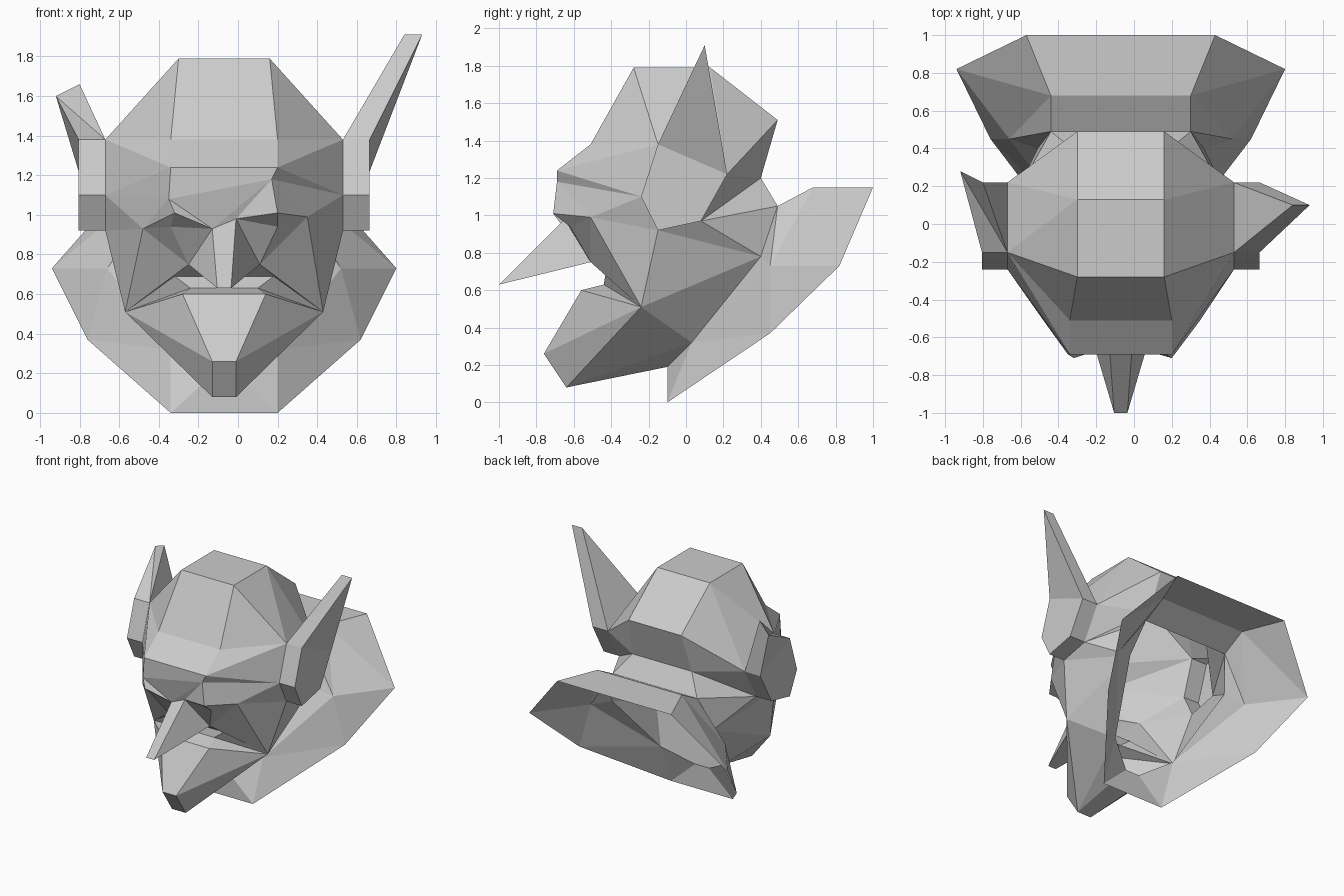
import bpy
import bmesh
from mathutils import Vector

cube = bpy.data.objects.get("Cube")
if cube:
    bpy.data.objects.remove(cube)

grey = bpy.data.materials.new("stone grey")
grey.use_nodes = True
colour = (0.6, 0.6, 0.6, 1)
grey.diffuse_color = colour
grey.node_tree.nodes["Principled BSDF"].inputs["Base Color"].default_value = colour

AXIS = -0.07  # the symmetry plane of the head

# Landmarks: distance from the symmetry plane, depth, height
skull_marks = dict(
    crown_front=(.23, -.28, 1.79), crown_back=(.23, .13, 1.79),
    skull_back=(.23, .49, 1.51), low_back=(.26, .4, 1.2),
    neck_back=(.37, .49, 1.05), neck_side=(.44, .4, .78),
    forehead=(.27, -.51, 1.38), brow=(.27, -.69, 1.24))
ear_marks = dict(
    ear_top=(.6, -.15, 1.38), ear_mid=(.6, -.24, 1.1), ear_low=(.6, -.15, .92),
    ear_heel=(.6, .08, .97), ear_back=(.6, .22, 1.22))
face_marks = dict(
    nostril=(.18, -.51, .75), nose_tip=(.035, -1, .63), socket=(.27, -.62, .94),
    mouth_corner=(.5, -.24, .51), upper_lip=(.25, -.43, .69), lip=(.17, -.44, .63))
jaw_marks = dict(
    low_lip=(.21, -.56, .6), chin=(.06, -.76, .26), chin_base=(.06, -.64, .08),
    jaw_back=(.27, .03, .32), throat=(.06, -.1, .19))
collar_marks = dict(
    rim_back=(.5, 1, 1.15), rim_corner=(.87, .82, .73), rim_side=(.69, .45, .37),
    rim_front=(.27, -.1, 0), fold_back=(.37, .68, 1.15), fold_side=(.59, .45, .73))

# One raised brow and one lowered, one long ear and one cropped
left_marks = dict(
    brow_edge=(.24, -.69, 1.18), lid=(.27, -.71, 1.01), eye_corner=(.42, -.51, .99),
    bridge=(.06, -.65, .98), tip_in=(.91, .1, 1.91), tip_out=(1, .1, 1.91))
right_marks = dict(
    brow_edge=(.28, -.69, 1.08), lid=(.25, -.71, 1.01), eye_corner=(.41, -.51, .93),
    bridge=(.06, -.65, .93), tip_in=(.73, .22, 1.66), tip_out=(.85, .28, 1.6))

shared = {**skull_marks, **ear_marks, **face_marks, **jaw_marks, **collar_marks}
# The outer outline of each ear repeats the inner one, pushed sideways
for mark, (u, y, z) in ear_marks.items():
    shared[mark.replace("ear", "outer")] = (u + .135, y, z)
marks = {1: {**shared, **left_marks}, -1: {**shared, **right_marks}}


# sides: faces made on each side; strip: marks joined by bands across the middle;
# middle: faces whose corners name their own side with l: or r:
def build(name, sides, strip=(), middle=(), which=(1, -1), centre=(0, 0, .9)):
    bm = bmesh.new()
    verts = {}

    def corner(mark, s):
        if (mark, s) not in verts:
            u, y, z = marks[s][mark]
            verts[mark, s] = bm.verts.new((AXIS + s * u, y, z))
        return verts[mark, s]

    for s in which:
        for face in sides:
            bm.faces.new([corner(m, s) for m in face.split()][::s])
    for a, b in zip(strip, strip[1:]):
        bm.faces.new([corner(a, 1), corner(b, 1), corner(b, -1), corner(a, -1)])
    for face in middle:
        bm.faces.new([corner(m[2:], 1 if m[0] == "l" else -1) for m in face.split()])

    # Point all faces away from the middle of the part
    bmesh.ops.recalc_face_normals(bm, faces=bm.faces)
    out = sum(f.normal.dot(f.calc_center_median() - Vector(centre)) * f.calc_area()
              for f in bm.faces)
    if out < 0:
        bmesh.ops.reverse_faces(bm, faces=bm.faces)
    mesh = bpy.data.meshes.new(name)
    bm.to_mesh(mesh)
    bm.free()
    mesh.materials.append(grey)
    bpy.context.collection.objects.link(bpy.data.objects.new(name, mesh))


# Cranium with forehead, back of the head and nape
build("skull", [
    "crown_front forehead ear_top",
    "forehead brow ear_top",
    "brow ear_mid ear_top",
    "crown_front ear_top crown_back",
    "crown_back ear_top ear_back",
    "crown_back ear_back skull_back",
    "skull_back ear_back low_back",
    "low_back ear_back ear_heel",
    "low_back ear_heel neck_back",
    "neck_back ear_heel neck_side",
    "ear_heel ear_low neck_side",
    "ear_low mouth_corner neck_side",
    "mouth_corner jaw_back neck_side",
], strip=["brow", "forehead", "crown_front", "crown_back",
          "skull_back", "low_back", "neck_back"])

# Brows, eyelids, cheeks and lips
build("face", [
    "brow brow_edge ear_mid",
    "brow_edge eye_corner ear_mid",
    "brow_edge lid eye_corner",
    "brow_edge bridge lid",
    "bridge socket lid",
    "lid socket eye_corner",
    "bridge nostril socket",
    "socket nostril eye_corner",
    "eye_corner nostril mouth_corner",
    "eye_corner mouth_corner ear_low",
    "eye_corner ear_low ear_mid",
    "nostril upper_lip mouth_corner",
    "upper_lip lip mouth_corner",
    "lip low_lip mouth_corner",
], strip=["nostril", "upper_lip", "lip", "low_lip"], middle=[
    "l:brow r:brow r:brow_edge l:brow_edge",
    "r:brow_edge r:bridge l:brow_edge",
    "r:bridge l:bridge l:brow_edge",
])

# Long pointed nose
build("nose", ["bridge nose_tip nostril"], strip=["bridge", "nose_tip", "nostril"],
      centre=(AXIS, -.65, .75))

# Lower jaw and chin
build("jaw", [
    "low_lip chin mouth_corner",
    "chin chin_base mouth_corner",
    "chin_base jaw_back mouth_corner",
    "chin_base throat jaw_back",
], strip=["low_lip", "chin", "chin_base", "throat"], centre=(AXIS, -.2, .45))

# Ears: a thick base with a tapering point
ear_faces = [
    "ear_top outer_top outer_mid ear_mid",
    "ear_mid outer_mid outer_low ear_low",
    "ear_low outer_low outer_heel ear_heel",
    "ear_heel outer_heel outer_back ear_back",
    "outer_top outer_back outer_heel outer_low outer_mid",
    "ear_top tip_in tip_out",
    "ear_top tip_out outer_top",
    "ear_back outer_back tip_out tip_in",
    "ear_top ear_back tip_in",
    "outer_top tip_out outer_back",
]
for side, s in (("left", 1), ("right", -1)):
    build(side + "_ear", ear_faces, which=(s,), centre=(AXIS + s * .67, 0, 1.2))

# Open collar flaring from the neck
build("collar", [
    "rim_back rim_corner fold_back",
    "fold_back rim_corner fold_side",
    "fold_back fold_side neck_back",
    "neck_back fold_side neck_side",
    "fold_side jaw_back neck_side",
    "rim_corner rim_side fold_side",
    "rim_side jaw_back fold_side",
    "rim_side rim_front jaw_back",
    "rim_front throat jaw_back",
], strip=["rim_back", "fold_back", "neck_back"],
    middle=["l:throat r:throat r:rim_front l:rim_front"], centre=(AXIS, .6, .5))
